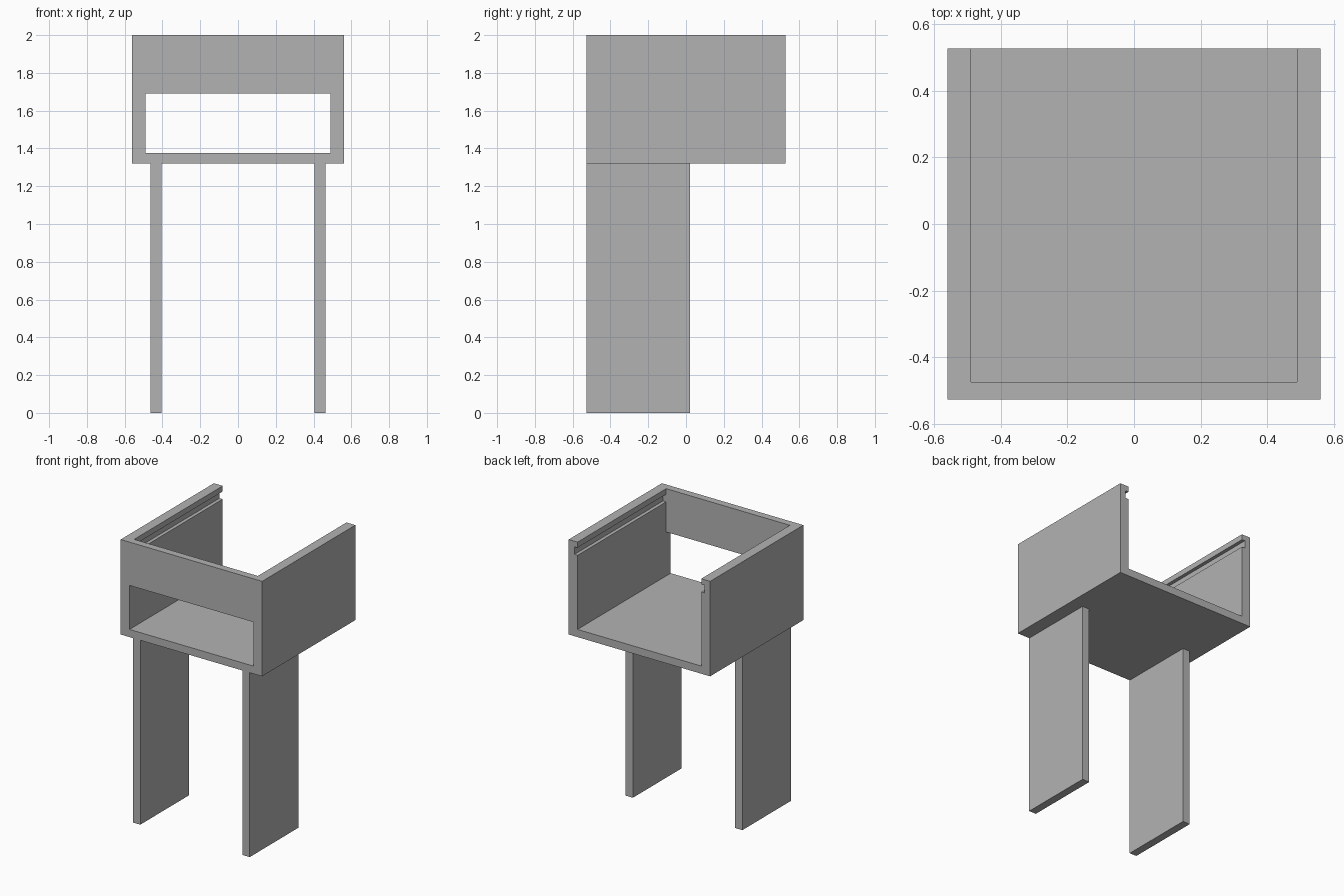
import bpy

# Remove the default object
cube = bpy.data.objects.get("Cube")
if cube:
    bpy.data.objects.remove(cube, do_unlink=True)

# Single grey finish
grey = bpy.data.materials.new("plain_grey")
grey.use_nodes = True
colour = (0.45, 0.45, 0.45, 1)
grey.diffuse_color = colour
grey.node_tree.nodes["Principled BSDF"].inputs["Base Color"].default_value = colour


def box(name, low, high):
    """Axis-aligned box between two opposite corners."""
    bpy.ops.mesh.primitive_cube_add(size=1)
    ob = bpy.context.object
    ob.name = name
    for v in ob.data.vertices:
        v.co = [b if c > 0 else a for a, b, c in zip(low, high, v.co)]
    ob.data.materials.append(grey)
    return ob


def cut(target, low, high):
    """Subtract a box from the target and discard the cutter."""
    cutter = box("cutter", low, high)
    cutter.hide_render = True
    mod = target.modifiers.new("cut", 'BOOLEAN')
    mod.operation = 'DIFFERENCE'
    mod.solver = 'EXACT'
    mod.object = cutter
    bpy.context.view_layer.objects.active = target
    bpy.ops.object.modifier_apply(modifier=mod.name)
    bpy.data.objects.remove(cutter, do_unlink=True)


half_width, half_depth = 0.56, 0.527
inner, front_inside = 0.49, -0.475
bottom, floor, top = 1.32, 1.375, 2.0
groove_depth = 0.025

# Open-backed tray housing
housing = box("tray_housing", (-half_width, -half_depth, bottom),
              (half_width, half_depth, top))
cut(housing, (-inner, front_inside, floor), (inner, 1, 3))

# Wide front opening
cut(housing, (-inner, -1, floor), (inner, 0, 1.69))

# Lid grooves along the inside of both walls
reach = inner + groove_depth
cut(housing, (inner - 0.1, front_inside, 1.905), (reach, 1, 1.96))
cut(housing, (-reach, front_inside, 1.905), (0.1 - inner, 1, 1.96))

# Panel legs under the front half
for side, x in (("left", 0.405), ("right", -0.462)):
    box(side + "_leg", (x, -half_depth, 0), (x + 0.057, 0.022, bottom))
